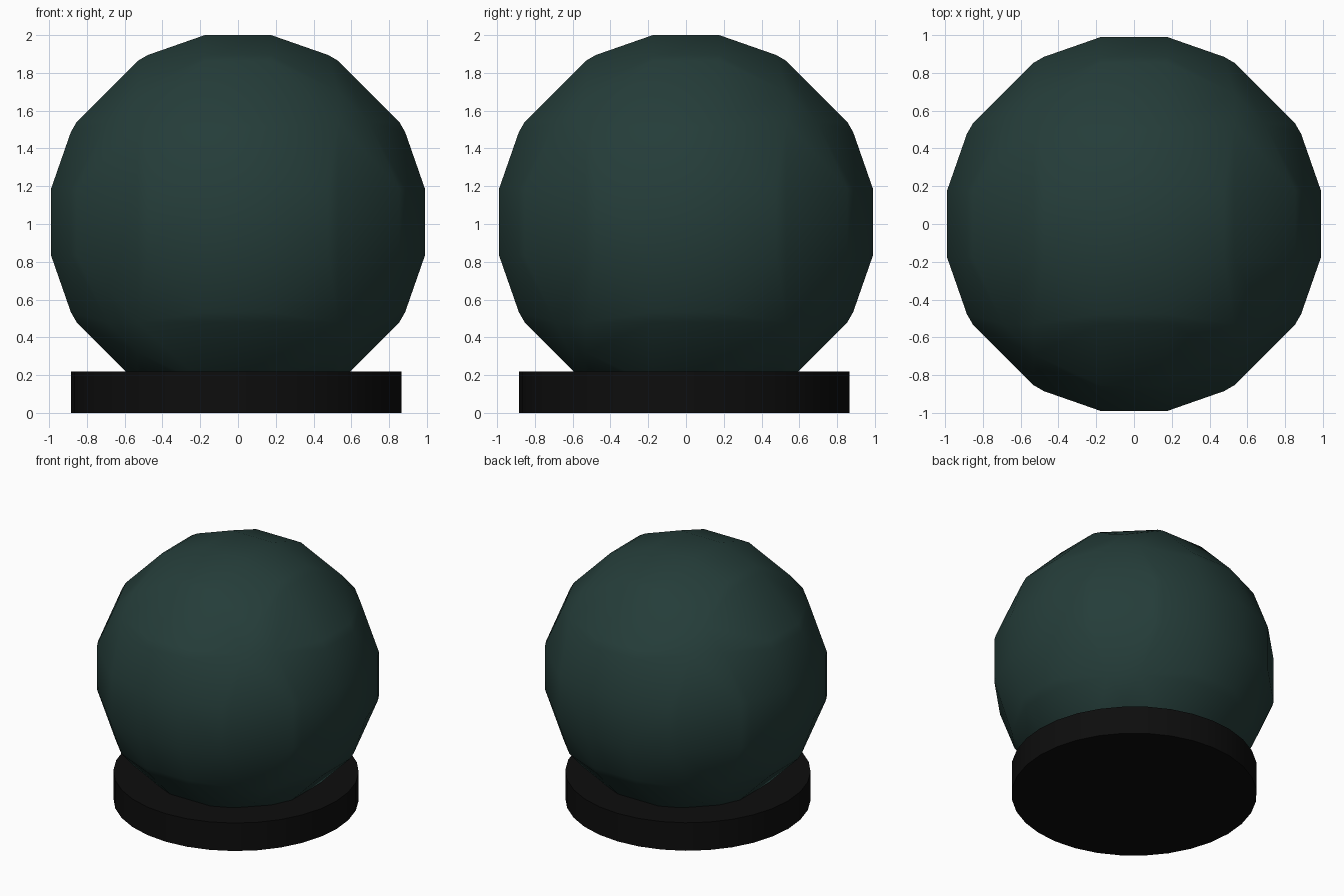
import bpy, bmesh, math

if "Cube" in bpy.data.objects:
    bpy.data.objects.remove(bpy.data.objects["Cube"])


def coloured(obj, name, rgb):
    mat = bpy.data.materials.new(name)
    mat.diffuse_color = (*rgb, 1.0)
    mat.use_nodes = True
    mat.node_tree.nodes["Principled BSDF"].inputs["Base Color"].default_value = mat.diffuse_color
    obj.data.materials.append(mat)


# Faceted ball: points where a coarse cubic grid crosses a sphere, wrapped in a hull
R, H, CENTRE_Z = 1.021, 0.177, 1.01
grid = [k * H for k in (-5, -3, -1, 1, 3, 5)]
points = set()
for a in grid:
    for b in grid:
        d = R * R - a * a - b * b
        if d > 0:
            for c in (math.sqrt(d), -math.sqrt(d)):
                points |= {(a, b, c), (c, a, b), (b, c, a)}

bm = bmesh.new()
for x, y, z in sorted(points):
    bm.verts.new((x, y, z))
bmesh.ops.convex_hull(bm, input=bm.verts[:])
bmesh.ops.dissolve_limit(bm, angle_limit=0.01, verts=bm.verts[:], edges=bm.edges[:])
bmesh.ops.recalc_face_normals(bm, faces=bm.faces[:])
for f in bm.faces:
    f.smooth = True
mesh = bpy.data.meshes.new("ball")
bm.to_mesh(mesh)
bm.free()
ball = bpy.data.objects.new("ball", mesh)
ball.location = (0, 0, CENTRE_Z)
bpy.context.collection.objects.link(ball)
coloured(ball, "dark_green", (0.018, 0.046, 0.041))

# Round base disc
bpy.ops.mesh.primitive_cylinder_add(vertices=32, radius=0.875, depth=0.22,
                                    location=(-0.01, -0.01, 0.11))
base = bpy.context.object
base.name = "base"
bpy.ops.object.shade_smooth_by_angle(angle=math.radians(30))
coloured(base, "black", (0.004, 0.004, 0.004))
